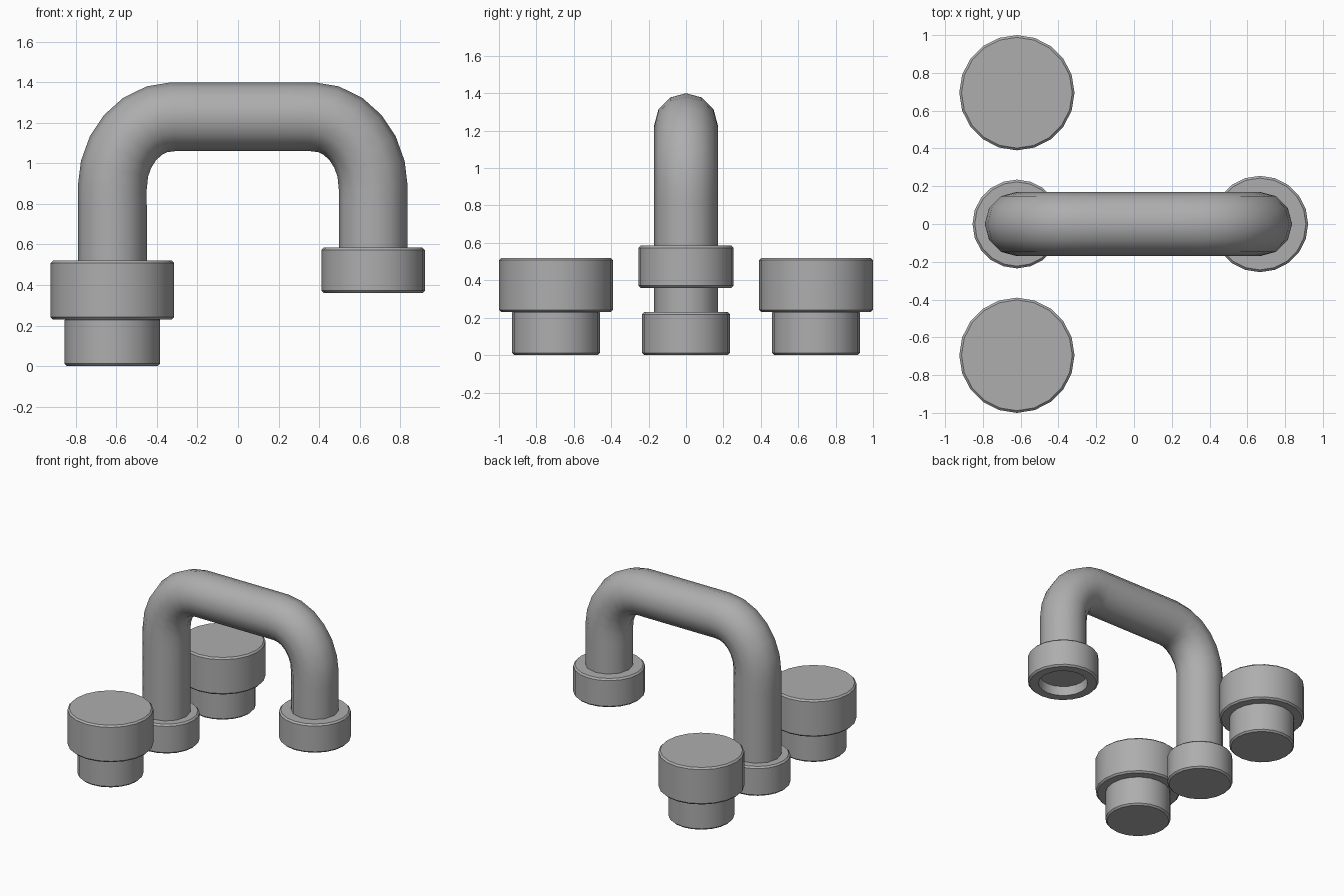
import bpy
import bmesh
from math import pi, cos, sin, radians

cube = bpy.data.objects.get("Cube")
if cube:
    bpy.data.objects.remove(cube, do_unlink=True)

SIDES = 20
BEVEL = 0.012
GREY = (0.42, 0.42, 0.42, 1.0)

metal = bpy.data.materials.new("grey metal")
metal.use_nodes = True
metal.diffuse_color = GREY
bsdf = next(n for n in metal.node_tree.nodes if n.type == 'BSDF_PRINCIPLED')
bsdf.inputs["Base Color"].default_value = GREY


def smooth(obj):
    bpy.ops.object.select_all(action='DESELECT')
    obj.select_set(True)
    bpy.context.view_layer.objects.active = obj
    bpy.ops.object.shade_smooth_by_angle(angle=radians(40))


def turned(name, profile, x, y):
    """Closed round part from (radius, height) rings, capped at both ends."""
    bm = bmesh.new()
    rings = []
    for r, z in profile:
        rings.append([bm.verts.new((r * cos(2 * pi * i / SIDES),
                                    r * sin(2 * pi * i / SIDES), z))
                      for i in range(SIDES)])
    for low, high in zip(rings, rings[1:]):
        for i in range(SIDES):
            j = (i + 1) % SIDES
            bm.faces.new((low[i], low[j], high[j], high[i]))
    bm.faces.new(rings[0][::-1])
    bm.faces.new(rings[-1])
    bmesh.ops.recalc_face_normals(bm, faces=bm.faces)
    mesh = bpy.data.meshes.new(name)
    bm.to_mesh(mesh)
    bm.free()
    mesh.materials.append(metal)
    obj = bpy.data.objects.new(name, mesh)
    obj.location = (x, y, 0)
    bpy.context.collection.objects.link(obj)
    smooth(obj)
    return obj


def drum(name, radius, bottom, top, x, y):
    """Solid cylinder with softened rims."""
    return turned(name, [(radius - BEVEL, bottom), (radius, bottom + BEVEL),
                         (radius, top - BEVEL), (radius - BEVEL, top)], x, y)


# Two tap handles, each a wide knob on a narrower stem
BASE_X, NOZZLE_X = -0.62, 0.667
for side, y in (("front", -0.695), ("back", 0.695)):
    drum(side + "_tap_stem", 0.235, 0.0, 0.24, BASE_X, y)
    drum(side + "_tap_knob", 0.305, 0.23, 0.52, BASE_X, y)

# Collar at the foot of the spout
drum("spout_base", 0.235, 0.0, 0.23, BASE_X, 0)

# Nozzle ring with a shallow recess underneath
turned("nozzle", [(0.17, 0.43), (0.178, 0.36), (0.243, 0.36),
                  (0.255, 0.372), (0.255, 0.573), (0.243, 0.585)],
       NOZZLE_X, 0)

# Arched spout swept along a path with two elbows
TOP, SPRING, REACH = 1.23, 0.88, 0.30
K = 0.5523  # quarter-circle handle ratio
path = bpy.data.curves.new("spout", 'CURVE')
path.dimensions = '3D'
path.resolution_u = 6
path.bevel_depth = 0.17
path.bevel_resolution = 4
path.use_fill_caps = True
spline = path.splines.new('BEZIER')
spline.bezier_points.add(5)
up, along = K * (TOP - SPRING), K * REACH
left_end, right_end = BASE_X + REACH, NOZZLE_X - REACH
points = [  # position, incoming handle offset, outgoing handle offset
    ((BASE_X, 0.2), (0, -0.1), (0, 0.2)),
    ((BASE_X, SPRING), (0, -0.2), (0, up)),
    ((left_end, TOP), (-along, 0), (0.2, 0)),
    ((right_end, TOP), (-0.2, 0), (along, 0)),
    ((NOZZLE_X, SPRING), (0, up), (0, -0.15)),
    ((NOZZLE_X, 0.48), (0, 0.15), (0, -0.1)),
]
for bp, ((x, z), h_in, h_out) in zip(spline.bezier_points, points):
    bp.handle_left_type = bp.handle_right_type = 'FREE'
    bp.co = (x, 0, z)
    bp.handle_left = (x + h_in[0], 0, z + h_in[1])
    bp.handle_right = (x + h_out[0], 0, z + h_out[1])
path.materials.append(metal)
spout = bpy.data.objects.new("spout", path)
bpy.context.collection.objects.link(spout)
bpy.ops.object.select_all(action='DESELECT')
spout.select_set(True)
bpy.context.view_layer.objects.active = spout
bpy.ops.object.convert(target='MESH')
smooth(bpy.context.view_layer.objects.active)
